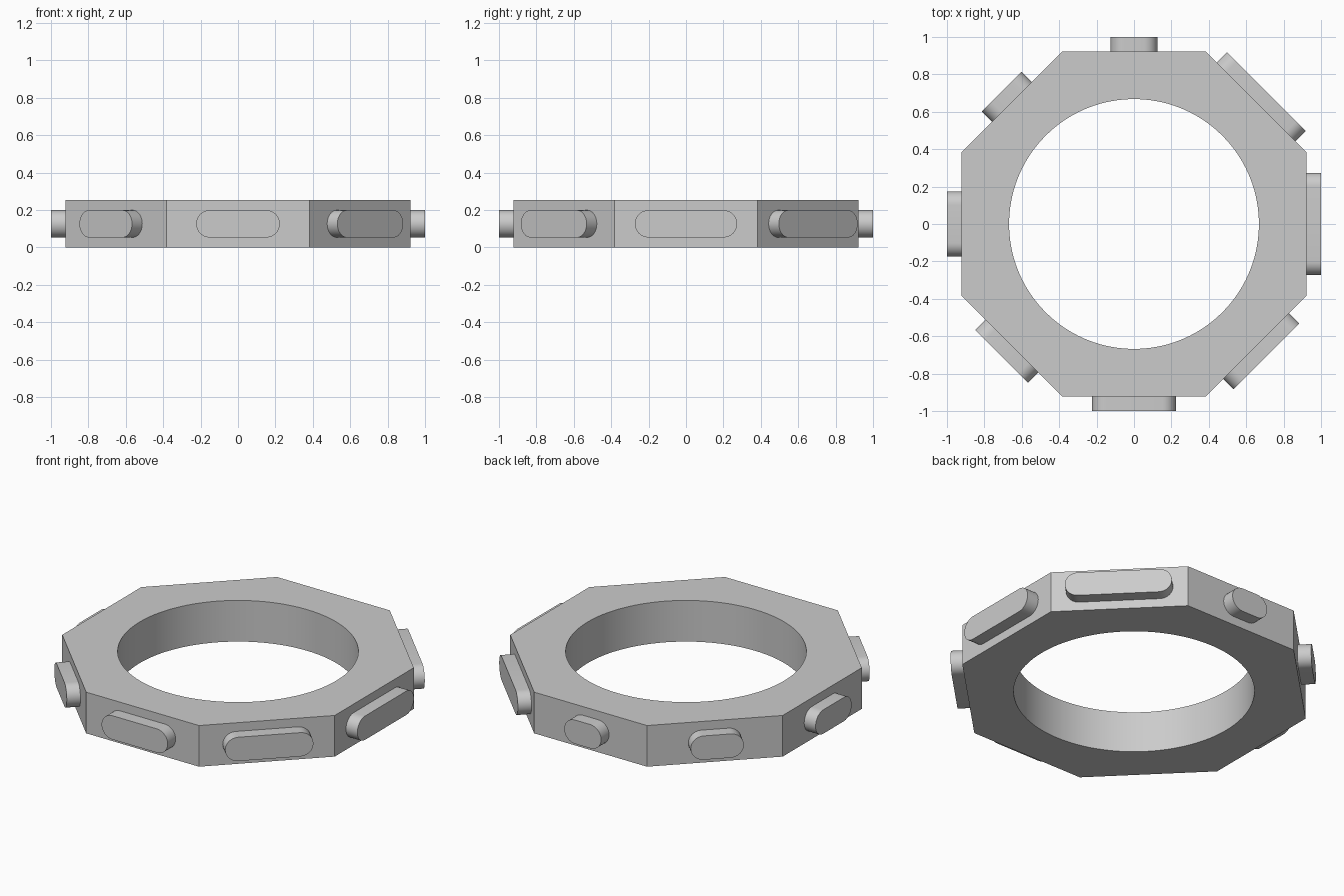
import bpy, bmesh, math
from mathutils import Matrix

cube = bpy.data.objects.get("Cube")
if cube:
    bpy.data.objects.remove(cube, do_unlink=True)

APOTHEM, BORE, HEIGHT = 0.923, 0.668, 0.252
PAD_RADIUS, PAD_FACE = 0.073, 1.0

grey = bpy.data.materials.new("light_grey")
grey.use_nodes = True
colour = (0.6, 0.6, 0.6, 1)
grey.diffuse_color = colour
grey.node_tree.nodes["Principled BSDF"].inputs["Base Color"].default_value = colour


def finish(name, bm):
    bmesh.ops.recalc_face_normals(bm, faces=bm.faces)
    mesh = bpy.data.meshes.new(name)
    bm.to_mesh(mesh)
    bm.free()
    mesh.materials.append(grey)
    obj = bpy.data.objects.new(name, mesh)
    bpy.context.collection.objects.link(obj)
    bpy.ops.object.select_all(action='DESELECT')
    obj.select_set(True)
    bpy.context.view_layer.objects.active = obj
    bpy.ops.object.shade_smooth_by_angle(angle=math.radians(30))
    return obj


# Octagonal ring with a round bore: quads between an octagon and a circle
def octagon_radius(a):
    side = math.pi / 4
    return APOTHEM / math.cos(a - side * round(a / side))


bm = bmesh.new()
steps = 96
rings = []
for i in range(steps):
    a = 2 * math.pi * (i + 0.5 * steps / 8) / steps
    section = [(octagon_radius(a), 0), (octagon_radius(a), HEIGHT), (BORE, HEIGHT), (BORE, 0)]
    rings.append([bm.verts.new((r * math.cos(a), r * math.sin(a), z)) for r, z in section])
for i, ring in enumerate(rings):
    after = rings[(i + 1) % steps]
    for j in range(4):
        k = (j + 1) % 4
        bm.faces.new((ring[j], after[j], after[k], ring[k]))
# Merge the collinear points along the straight octagon sides
bmesh.ops.dissolve_limit(bm, angle_limit=0.001, verts=bm.verts, edges=bm.edges)
finish("octagonal_ring", bm)


# Rounded pads, one per side, each longer than the one before
def pad(name, length, angle):
    bm = bmesh.new()
    half = length / 2 - PAD_RADIUS
    verts = []
    for end in (1, -1):
        for i in range(17):
            t = math.pi * (i / 16 - 0.5)
            y = end * (half + PAD_RADIUS * math.cos(t))
            z = end * PAD_RADIUS * math.sin(t)
            verts.append(bm.verts.new((APOTHEM - 0.01, y, z + HEIGHT / 2)))
    base = bm.faces.new(verts)
    top = bmesh.ops.extrude_face_region(bm, geom=[base], use_keep_orig=True)
    moved = [g for g in top["geom"] if isinstance(g, bmesh.types.BMVert)]
    bmesh.ops.translate(bm, verts=moved, vec=(PAD_FACE - APOTHEM + 0.01, 0, 0))
    bm.transform(Matrix.Rotation(angle, 4, 'Z'))
    finish(name, bm)


names = ["back", "back_right", "right", "front_right", "front", "front_left", "left", "back_left"]
for n, name in enumerate(names):
    pad(name + "_pad", 0.25 + 0.0495 * n, math.pi / 2 + n * math.pi / 4)
